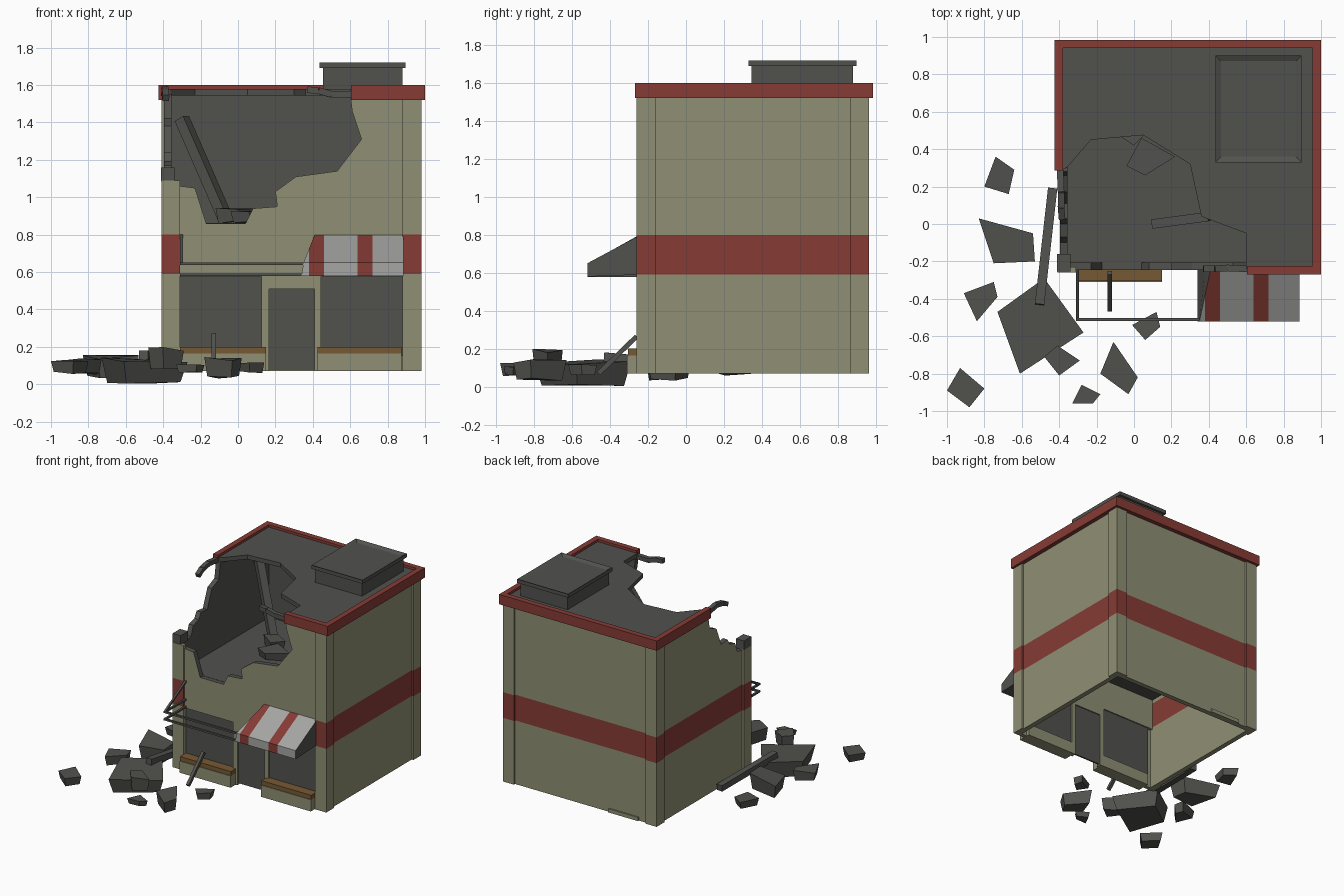
import bpy, bmesh, random
from mathutils import Vector

if "Cube" in bpy.data.objects:
    bpy.data.objects.remove(bpy.data.objects["Cube"])
random.seed(4)


def mat(name, r, g, b):
    m = bpy.data.materials.new(name)
    m.diffuse_color = (r, g, b, 1)
    m.use_nodes = True
    m.node_tree.nodes["Principled BSDF"].inputs["Base Color"].default_value = m.diffuse_color
    return m


MATS = [mat("beige plaster", .275, .275, .178), mat("dark grey concrete", .083, .083, .076),
        mat("brick red", .24, .044, .036), mat("off white", .38, .38, .37),
        mat("brown wood", .18, .10, .033)]
BEIGE, GREY, RED, WHITE, BROWN = range(5)


def finish(bm, name, color):
    """color is a material number or a rule(centre, normal)"""
    bmesh.ops.recalc_face_normals(bm, faces=bm.faces)
    for f in bm.faces:
        f.material_index = color(f.calc_center_median(), f.normal) if callable(color) else color
    me = bpy.data.meshes.new(name)
    bm.to_mesh(me)
    bm.free()
    for m in MATS:
        me.materials.append(m)
    ob = bpy.data.objects.new(name, me)
    bpy.context.collection.objects.link(ob)
    return ob


def prism(pts, axis, lo, hi):
    put = {'x': lambda a, b, c: (c, a, b), 'y': lambda a, b, c: (a, c, b),
           'z': lambda a, b, c: (a, b, c)}[axis]
    bm = bmesh.new()
    A = [bm.verts.new(put(a, b, lo)) for a, b in pts]
    B = [bm.verts.new(put(a, b, hi)) for a, b in pts]
    bm.faces.new(A)
    bm.faces.new(B)
    for i in range(len(pts)):
        j = (i + 1) % len(pts)
        bm.faces.new((A[i], A[j], B[j], B[i]))
    return bm


def cut(bm, axis, values):
    for v in values:
        co, no = Vector(), Vector()
        co[axis], no[axis] = v, 1
        bmesh.ops.bisect_plane(bm, geom=bm.verts[:] + bm.edges[:] + bm.faces[:],
                               plane_co=co, plane_no=no)


def box(name, x0, x1, y0, y1, z0, z1, color):
    return finish(prism([(x0, y0), (x1, y0), (x1, y1), (x0, y1)], 'z', z0, z1), name, color)


def bar(name, p, q, w, h, color=GREY):
    p, q = Vector(p), Vector(q)
    bm = prism([(-w/2, -h/2), (w/2, -h/2), (w/2, h/2), (-w/2, h/2)], 'z', 0, (q - p).length)
    rot = (q - p).to_track_quat('Z', 'Y')
    for v in bm.verts:
        v.co = rot @ v.co + p
    return finish(bm, name, color)


def wall_paint(out, band=True):
    """plaster with red band outside and below the upper floor, bare grey elsewhere"""
    def rule(c, n):
        if n.dot(Vector(out)) > .9 or c.z < .83:
            return RED if band and .59 < c.z < .80 else BEIGE
        return GREY
    return rule


def wall(name, pts, axis, lo, hi, out, band=True):
    bm = prism(pts, axis, lo, hi)
    cut(bm, 2, (.59, .80, .83))
    finish(bm, name, wall_paint(out, band))


# walls, the front and left ones broken open at the top
T = .04
wall("right_wall", [(-.245, .07), (.95, .07), (.95, 1.55), (-.245, 1.55)], 'x', .965 - T, .965, (1, 0, 0))
wall("back_wall", [(-.395, .07), (.965, .07), (.965, 1.55), (-.395, 1.55)], 'y', .95 - T, .95, (0, 1, 0))
wall("left_wall", [(-.245, .07), (.95, .07), (.95, 1.55), (.28, 1.55), (.26, 1.42), (.17, 1.38),
                   (.11, 1.23), (.03, 1.24), (0, 1.19), (-.07, 1.17), (-.1, 1.09), (-.245, 1.07)],
     'x', -.395, -.395 + T, (-1, 0, 0))
wall("front_wall", [(-.395, .575), (.965, .575), (.965, 1.55), (.60, 1.55), (.61, 1.46), (.66, 1.31),
                    (.53, 1.14), (.31, 1.11), (.20, 1.03), (.21, .95), (.08, .94), (.04, .86),
                    (-.17, .86), (-.23, 1.05), (-.395, 1.07)], 'y', -.245, -.245 + T, (0, -1, 0), False)

# corner pilasters
for name, cx, cy, sx, sy, top in (("front_left", -.41, -.26, 1, 1, 1.09), ("front_right", .98, -.26, -1, 1, 1.53),
                                  ("back_left", -.41, .965, 1, -1, 1.53), ("back_right", .98, .965, -1, -1, 1.53)):
    L = [(0, 0), (.1, 0), (.1, .03), (.03, .03), (.03, .1), (0, .1)]
    bm = prism([(cx + sx*a, cy + sy*b) for a, b in L], 'z', .07, top)
    cut(bm, 2, (.59, .80))
    finish(bm, name + "_pilaster", lambda c, n: RED if .59 < c.z < .80 else BEIGE)
box("broken_pilaster_cap", -.412, -.34, -.255, -.16, 1.085, 1.16, GREY)

# shop front
for x0, x1 in ((.125, .165), (.41, .445)):
    box("door_post", x0, x1, -.245, -.205, .07, .58, BEIGE)
box("door_header", .16, .42, -.245, -.205, .51, .58, BEIGE)
box("door", .16, .415, -.228, -.215, .08, .515, GREY)
for x0, x1 in ((-.32, .13), (.44, .90)):
    box("shop_window", x0, x1, -.228, -.215, .15, .58, GREY)
for x0, x1 in ((-.31, .15), (.425, .875)):
    box("window_base", x0, x1, -.31, -.205, .07, .165, BEIGE)
    box("window_sill", x0, x1, -.305, -.228, .165, .20, BROWN)
box("back_step", -.24, .03, .945, .962, .07, .10, BEIGE)

# upper floor, broken roof and red trim
box("upper_floor", -.36, .93, -.21, .92, .83, .862, GREY)
finish(prism([(-.39, .29), (-.36, .30), (-.23, .45), (.05, .475), (.30, .32), (.36, .04), (.60, -.05),
              (.60, -.24), (.96, -.24), (.96, .95), (-.39, .95)], 'z', 1.545, 1.58), "broken_roof", GREY)
for name, *b in (("left_trim", -.425, -.38, .285, .985), ("right_trim", .955, 1.0, -.27, .985),
                 ("back_trim", -.38, .955, .94, .985), ("front_trim", .605, .955, -.27, -.225)):
    box(name, *b, 1.52, 1.60, RED)

# bent strips hanging from the trim ends
for name, path in (("left", [(-.395, .29, 1.56), (-.39, .17, 1.575), (-.39, .09, 1.56), (-.385, .03, 1.53)]),
                   ("front", [(.61, -.24, 1.55), (.5, -.235, 1.55), (.43, -.24, 1.57), (.37, -.24, 1.575)])):
    for p, q in zip(path, path[1:]):
        bar(name + "_bent_strip", p, q, .035, .035)

# rooftop unit with recessed lid
box("roof_unit_base", .455, .88, .345, .88, 1.57, 1.69, GREY)
bm = prism([(.435, .33), (.895, .33), (.895, .9), (.435, .9)], 'z', 1.69, 1.72)
bm.normal_update()
top = [f for f in bm.faces if f.calc_center_median().z > 1.715]
bmesh.ops.inset_individual(bm, faces=top, thickness=.042)
for v in top[0].verts:
    v.co.z -= .015
finish(bm, "roof_unit_lid", GREY)

# striped awning with a torn left end
bm = prism([(-.24, .80), (-.52, .65), (-.52, .58), (-.24, .59)], 'x', .34, .885)
for v in bm.verts:
    if v.co.x < .5 and v.co.z > .6:
        v.co.x = .41 if v.co.z > .7 else .35
cut(bm, 0, (.38, .46, .64, .72))
finish(bm, "awning", lambda c, n: GREY if n.y > -.3 or abs(n.x) > .8 else
       RED if .38 < c.x < .46 or .64 < c.x < .72 else WHITE)

# bare awning frame
for z in (.645, .585):
    bar("frame_front_rail", (-.31, -.51, z), (.36, -.51, z), .016, .014)
    bar("frame_side_rail", (-.303, -.51, z), (-.303, -.24, z), .016, .014)
bar("frame_slope_rail", (-.303, -.51, .645), (-.303, -.24, .795), .016, .014)


# rubble: tapered chunks with uneven tops
def chunk(name, pts, z0, z1):
    n = len(pts)
    cx, cy = sum(p[0] for p in pts)/n, sum(p[1] for p in pts)/n
    bm = prism(pts, 'z', z0, z1)
    for v in bm.verts:
        low = v.co.z < (z0 + z1)/2
        if low:
            v.co.x += (cx - v.co.x)*.15
            v.co.y += (cy - v.co.y)*.15
        v.co.z += (1 if low else -1)*random.uniform(0, .2)*(z1 - z0)
    finish(bm, name, GREY)


for pts, z0, z1 in (
        ([(-.73, -.47), (-.48, -.29), (-.27, -.58), (-.61, -.80)], 0, .145),
        ([(-.83, .03), (-.54, -.05), (-.53, -.20), (-.75, -.21)], .025, .16),
        ([(-.74, .36), (-.64, .29), (-.67, .16), (-.80, .20)], .055, .13),
        ([(-.91, -.37), (-.75, -.31), (-.73, -.39), (-.84, -.52)], .05, .14),
        ([(-1, -.89), (-.93, -.77), (-.80, -.88), (-.88, -.98)], .05, .14),
        ([(-.48, -.71), (-.41, -.65), (-.29, -.73), (-.40, -.81)], .07, .20),
        ([(-.11, -.63), (.02, -.82), (-.03, -.91), (-.18, -.80)], .03, .15),
        ([(-.28, -.86), (-.18, -.91), (-.22, -.96), (-.33, -.96)], .06, .11),
        ([(-.01, -.54), (.12, -.47), (.14, -.55), (.06, -.62)], .06, .12)):
    chunk("rubble_chunk", pts, z0, z1)
chunk("indoor_rubble", [(-.04, .31), (.04, .46), (.22, .36), (.06, .26)], .86, .94)
chunk("indoor_rubble", [(-.12, .50), (-.05, .58), (.08, .50), (.0, .42)], .86, .95)

# fallen and leaning beams
bar("fallen_beam", (-.435, .19, .10), (-.505, -.43, .155), .05, .05)
bar("leaning_stick", (-.13, -.46, .07), (-.13, -.26, .265), .025, .025)
bar("leaning_beam", (-.06, .55, .87), (-.30, .70, 1.42), .06, .06)
bar("indoor_beam", (.10, 0, .89), (.40, .04, .96), .05, .05)
